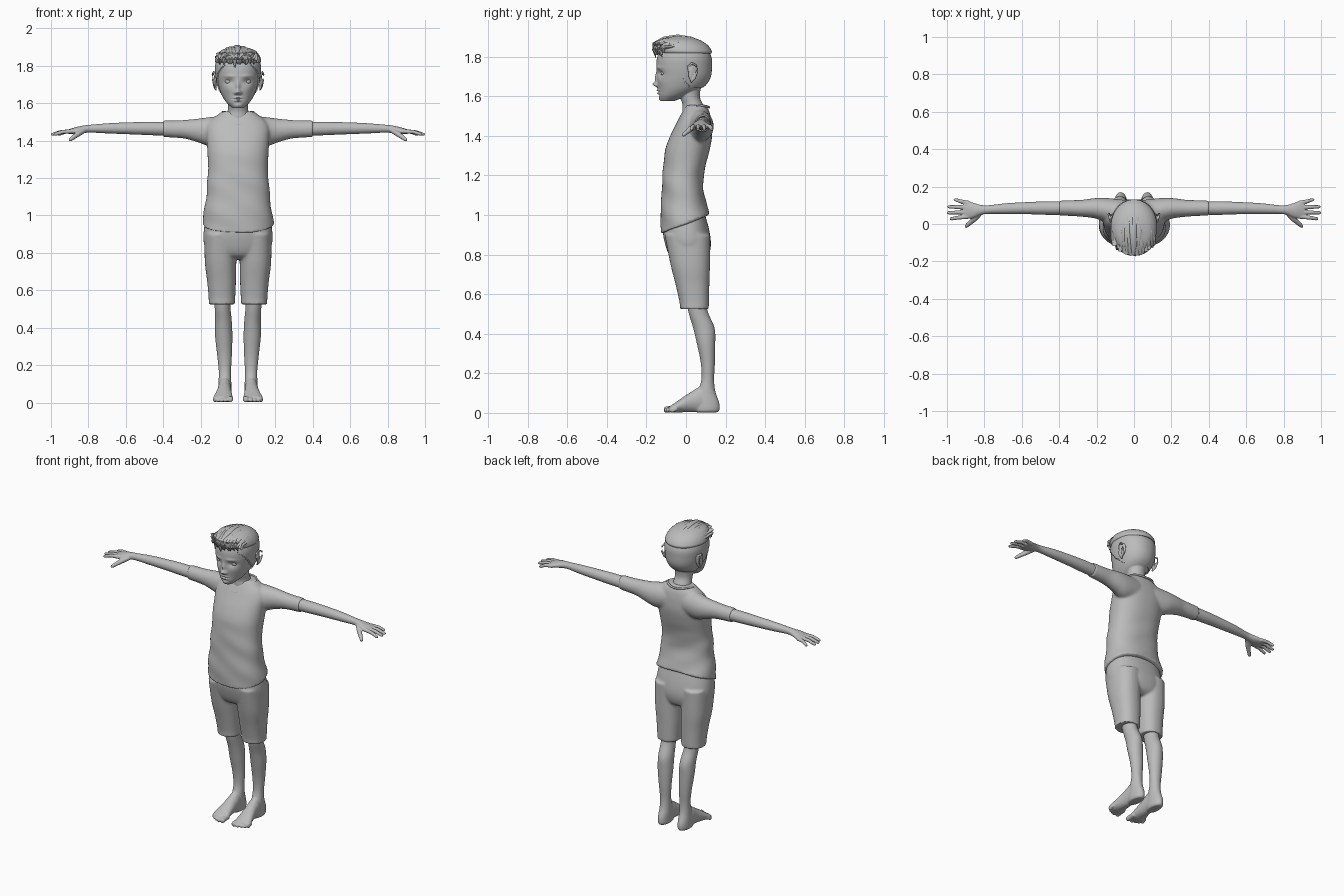
import bpy, bmesh, math, random
from mathutils import Vector, Matrix, Euler

random.seed(4)
if "Cube" in bpy.data.objects:
    bpy.data.objects.remove(bpy.data.objects["Cube"], do_unlink=True)

GREY = (0.5, 0.5, 0.5, 1)
clay = bpy.data.materials.new("plain_grey")
clay.use_nodes = True
clay.diffuse_color = GREY
shader = next(n for n in clay.node_tree.nodes if n.type == 'BSDF_PRINCIPLED')
shader.inputs["Base Color"].default_value = GREY


def skin_rings(bm, rings):
    """Bridge a list of vertex rings and close both ends."""
    n = len(rings[0])
    faces = [bm.faces.new(rings[0]), bm.faces.new(rings[-1])]
    for a, b in zip(rings, rings[1:]):
        for i in range(n):
            j = (i + 1) % n
            faces.append(bm.faces.new((a[i], a[j], b[j], b[i])))
    bmesh.ops.recalc_face_normals(bm, faces=faces)


def loft(bm, axis, stations, seg=48, steps=6, power=2.0):
    """Smooth loft; a station is (position, centre, half width, low, high)."""
    s = [stations[0]] + list(stations) + [stations[-1]]
    fine = []
    for i in range(1, len(s) - 2):
        for k in range(steps):
            t = k / steps
            fine.append([0.5 * (2 * b + (c - a) * t + (2 * a - 5 * b + 4 * c - d) * t * t
                                + (3 * b - a - 3 * c + d) * t ** 3)
                         for a, b, c, d in zip(*s[i - 1:i + 3])])
    fine.append(stations[-1])
    rings = []
    for pos, mid, half, low, high in fine:
        ring = []
        for i in range(seg):
            ang = math.tau * i / seg
            u, v = (math.copysign(abs(w) ** (2 / power), w) for w in (math.cos(ang), math.sin(ang)))
            p, q = mid + half * u, (low + high) / 2 + (high - low) / 2 * v
            ring.append(bm.verts.new({'x': (pos, p, q), 'y': (p, pos, q), 'z': (p, q, pos)}[axis]))
        rings.append(ring)
    skin_rings(bm, rings)


def tube(bm, points, radii, flat=1.0, seg=10):
    """Round or flattened tube through points."""
    pts = [Vector(p) for p in points]
    rings = []
    for i, (p, r) in enumerate(zip(pts, radii)):
        way = pts[min(i + 1, len(pts) - 1)] - pts[max(i - 1, 0)]
        rot = way.to_track_quat('Z', 'Y')
        rings.append([bm.verts.new(p + rot @ Vector((r * math.cos(a), r * flat * math.sin(a), 0)))
                      for a in (math.tau * k / seg for k in range(seg))])
    skin_rings(bm, rings)


def ball(bm, loc, scale, rot=(0, 0, 0)):
    m = Matrix.LocRotScale(Vector(loc), Euler(rot), Vector(scale))
    bmesh.ops.create_uvsphere(bm, u_segments=24, v_segments=14, radius=1, matrix=m)


def finish(name, bm, mirror=False, voxel=0, smooth=0, solid=0):
    """Turn the bmesh into a shaded object with its modifiers applied."""
    mesh = bpy.data.meshes.new(name)
    bm.to_mesh(mesh)
    bm.free()
    mesh.materials.append(clay)
    ob = bpy.data.objects.new(name, mesh)
    bpy.context.collection.objects.link(ob)
    if mirror:
        ob.modifiers.new("mirror", 'MIRROR').use_mirror_merge = False
    if solid:
        ob.modifiers.new("solid", 'SOLIDIFY').thickness = solid
    if voxel:
        mod = ob.modifiers.new("blend", 'REMESH')
        mod.mode, mod.voxel_size = 'VOXEL', voxel
    if smooth:
        mod = ob.modifiers.new("soften", 'SMOOTH')
        mod.factor, mod.iterations = 0.5, smooth
    bpy.ops.object.select_all(action='DESELECT')
    ob.select_set(True)
    bpy.context.view_layer.objects.active = ob
    for mod in list(ob.modifiers):
        bpy.ops.object.modifier_apply(modifier=mod.name)
    bpy.ops.object.shade_smooth_by_angle(angle=math.radians(50))
    return ob


# Head, neck and ears
SKULL = [(1.575, 0, .03, -.128, -.06), (1.60, 0, .058, -.137, .0), (1.63, 0, .08, -.14, .06),
         (1.66, 0, .094, -.144, .098), (1.70, 0, .106, -.146, .12), (1.75, 0, .115, -.149, .125),
         (1.80, 0, .117, -.145, .122), (1.85, 0, .1, -.12, .095), (1.885, 0, .05, -.065, .045)]
bm = bmesh.new()
loft(bm, 'z', SKULL, seg=72, power=2.15)
loft(bm, 'z', [(1.46, 0, .085, -.02, .11), (1.53, 0, .064, -.018, .1), (1.56, 0, .055, -.018, .085),
               (1.60, 0, .054, -.03, .07), (1.67, 0, .06, -.04, .08)])
for s in (1, -1):
    ball(bm, (s * .12, .035, 1.722), (.007, .024, .046), (-.2, 0, s * .35))
    tube(bm, [(s * .115, .015, 1.72), (s * .124, .01, 1.75), (s * .13, .03, 1.768), (s * .136, .052, 1.755),
              (s * .134, .056, 1.725), (s * .126, .042, 1.69), (s * .117, .024, 1.672)],
         [.005, .006, .006, .006, .006, .007, .006])
head = finish("head", bm, voxel=.0035, smooth=3)

# Face relief: (x, z, width, height, push along y)
RELIEF = [(0, 1.66, .015, .012, -.021), (0, 1.69, .011, .028, -.012), (.014, 1.655, .008, .008, -.007),
          (.05, 1.716, .024, .015, .012), (.045, 1.745, .03, .009, -.004), (.055, 1.675, .025, .018, -.003),
          (0, 1.63, .02, .005, -.008), (0, 1.623, .024, .0025, .006), (0, 1.615, .017, .005, -.008),
          (0, 1.603, .02, .005, .004), (0, 1.587, .018, .01, -.004)]
for v in head.data.vertices:
    if v.co.y < -.05:
        v.co.y += sum(d * math.exp(-((abs(v.co.x) - x) / w) ** 2 - ((v.co.z - z) / h) ** 2)
                      for x, z, w, h, d in RELIEF)

# Eyes
bm = bmesh.new()
ball(bm, (.05, -.109, 1.716), (.02, .0185, .0155))
finish("eyes", bm, mirror=True)

# Short hair on the sides and nape
bm = bmesh.new()
loft(bm, 'z', [(z, c, h + .006, lo - .004, hi + .006) for z, c, h, lo, hi in SKULL], seg=72, power=2.15)


def bare(face):
    c = face.calc_center_median()
    return c.z < max(1.645, 1.80 - 1.1 * (c.y + .12))


bmesh.ops.delete(bm, geom=[f for f in bm.faces if bare(f)], context='FACES')
finish("side_hair", bm, solid=.006)

# Long top hair: cap with locks combed forward and a fringe
bm = bmesh.new()
loft(bm, 'z', [(1.815, 0, .118, -.145, .128), (1.83, 0, .124, -.16, .13), (1.86, 0, .112, -.163, .108),
               (1.885, 0, .085, -.135, .068), (1.9, 0, .04, -.08, .02)])
for i in range(19):
    x = (i - 9) / 9 * .105
    drop = 4.5 * x * x
    j = lambda a=.006: random.uniform(-a, a)
    front = -.165 + 5 * x * x
    tube(bm, [(x * .6 + j(), .085 + j(), 1.868 - drop * .6), (x * .9 + j(), .03, 1.893 - drop),
              (x + j(), -.04, 1.9 - drop + j(.004)), (x + j(), -.11, 1.892 - drop + j(.004)),
              (x + j(), front + j(.004), 1.868 - drop)], [.004, .013, .015, .014, .005], flat=.6)
for i in range(12):
    x = -.1 + i * .0165
    front = -.158 + 5 * x * x
    tube(bm, [(x, front + .03, 1.885 - 3 * x * x), (x + j(), front - .005, 1.865),
              (x + j(.01), front - .006, 1.835), (x + j(.014), front + .004, 1.802 + j(.01))],
         [.008, .014, .012, .003], flat=.6)
finish("top_hair", bm)

# Shirt: torso with a dipped front hem, blended with the sleeves
bm = bmesh.new()
loft(bm, 'z', [(.955, 0, .191, -.128, .12), (1.05, 0, .178, -.127, .102), (1.15, 0, .166, -.122, .085),
               (1.25, 0, .16, -.114, .1), (1.33, 0, .163, -.105, .12), (1.40, 0, .167, -.08, .132),
               (1.46, 0, .17, -.05, .13), (1.50, 0, .155, -.03, .124), (1.53, 0, .12, -.014, .115),
               (1.555, 0, .085, .0, .1)], power=2.3)
for v in bm.verts:
    v.co.z += .4 * v.co.y * max(0, min(1, (1.15 - v.co.z) / .195))
for s in (1, -1):
    loft(bm, 'x', [(s * .06, .06, .07, 1.37, 1.535), (s * .15, .075, .064, 1.37, 1.526),
                   (s * .21, .084, .054, 1.39, 1.518), (s * .28, .084, .045, 1.41, 1.511),
                   (s * .34, .085, .042, 1.416, 1.508), (s * .40, .085, .04, 1.419, 1.508)])
shirt = finish("shirt", bm, voxel=.007, smooth=6)

# Soft cloth folds
moves = []
for v in shirt.data.vertices:
    x, y, z = v.co
    fade = max(0, min(1, (1.32 - z) / .15))
    moves.append(v.normal * .003 * fade * math.sin(38 * z + 14 * x + 9 * y) * math.sin(11 * x + 6 * z))
for v, m in zip(shirt.data.vertices, moves):
    v.co += m

# Collar trim
bm = bmesh.new()
loop = [math.tau * k / 40 for k in range(41)]
tube(bm, [(.088 * math.cos(a), .042 + .074 * math.sin(a), 1.53 + .03 * math.sin(a) + .015 * math.cos(2 * a))
          for a in loop], [.006] * 41)
finish("collar", bm)

# Shorts
bm = bmesh.new()
loft(bm, 'z', [(1.04, 0, .16, -.1, .085), (.93, 0, .182, -.117, .116), (.85, 0, .182, -.105, .126),
               (.79, 0, .15, -.08, .112), (.765, 0, .1, -.04, .08)], power=2.3)
for s in (1, -1):
    loft(bm, 'z', [(.9, s * .092, .088, -.108, .122), (.75, s * .093, .084, -.078, .121),
                   (.65, s * .088, .077, -.053, .118), (.56, s * .086, .071, -.033, .116),
                   (.525, s * .086, .071, -.03, .115)], power=2.3)
finish("shorts", bm, voxel=.007, smooth=5)

# Arms, palms, fingers and thumbs
bm = bmesh.new()
loft(bm, 'x', [(.34, .085, .035, 1.425, 1.5), (.46, .085, .036, 1.429, 1.501), (.55, .085, .033, 1.433, 1.499),
               (.68, .082, .029, 1.438, 1.494), (.78, .077, .023, 1.443, 1.486), (.82, .075, .027, 1.441, 1.482),
               (.86, .073, .041, 1.436, 1.474), (.895, .076, .047, 1.435, 1.464), (.912, .077, .043, 1.438, 1.458)])
for base, tip_x, tip_y in ((.04, .985, .028), (.064, .999, .06), (.089, .996, .092), (.112, .963, .13)):
    mid = ((.89 + tip_x) / 2, (base + tip_y) / 2, 1.447)
    tube(bm, [(.88, base, 1.45), mid, (tip_x - .008, tip_y, 1.434), (tip_x, tip_y, 1.432)],
         [.012, .011, .009, .006])
tube(bm, [(.82, .06, 1.457), (.855, .025, 1.436), (.88, .003, 1.418), (.897, -.012, 1.405), (.902, -.017, 1.402)],
     [.014, .015, .012, .010, .006])
finish("arms_and_hands", bm, mirror=True, voxel=.004, smooth=3)

# Legs, feet and toes
bm = bmesh.new()
loft(bm, 'z', [(.62, .085, .045, .0, .1), (.52, .083, .042, .01, .108), (.43, .078, .045, .036, .144),
               (.35, .076, .046, .055, .148), (.25, .072, .039, .075, .146), (.17, .07, .033, .078, .142),
               (.11, .07, .034, .06, .148), (.05, .071, .036, .04, .168), (.015, .071, .035, .04, .169),
               (.003, .071, .027, .05, .158)])
loft(bm, 'y', [(.14, .071, .03, .005, .07), (.08, .071, .035, .003, .13), (.03, .073, .038, .004, .108),
               (-.02, .077, .045, .003, .076), (-.06, .08, .052, .002, .048), (-.085, .08, .047, .004, .032)])
for x, tip, r in ((.042, -.112, .016), (.068, -.11, .012), (.089, -.102, .011), (.108, -.092, .0105),
                  (.124, -.078, .01)):
    tube(bm, [(x, -.045, .022), (x, tip + .025, .019), (x, tip + .008, r), (x, tip, r)],
         [r, r, r, r * .6])
finish("legs_and_feet", bm, mirror=True, voxel=.0045, smooth=3)
